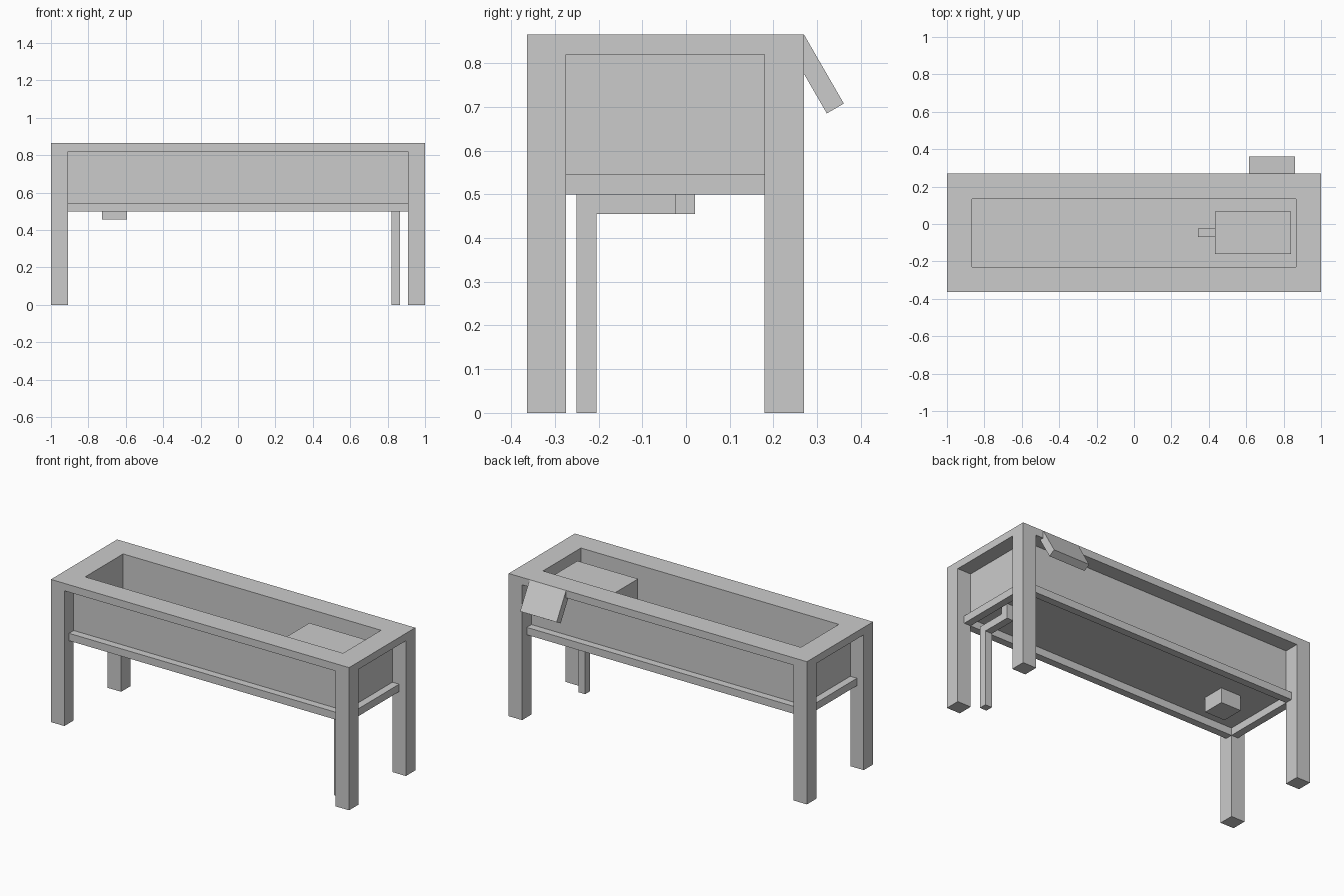
import bpy, bmesh, math
from mathutils import Vector, Matrix

if "Cube" in bpy.data.objects:
    bpy.data.objects.remove(bpy.data.objects["Cube"])

T = 0.045                      # board thickness, half a leg width
XO, Y0, Y1, TOP = 1.0, -0.364, 0.27, 0.865
YC = (Y0 + Y1) / 2             # centre line of the trough


def finish(name, bm):
    bmesh.ops.recalc_face_normals(bm, faces=bm.faces)
    mesh = bpy.data.meshes.new(name)
    bm.to_mesh(mesh)
    bm.free()
    ob = bpy.data.objects.new(name, mesh)
    bpy.context.collection.objects.link(ob)
    return ob


def box(name, x, y, z):
    bm = bmesh.new()
    bmesh.ops.create_cube(bm, size=1)
    lo, hi = Vector((x[0], y[0], z[0])), Vector((x[1], y[1], z[1]))
    bmesh.ops.scale(bm, vec=hi - lo, verts=bm.verts)
    bmesh.ops.translate(bm, vec=(lo + hi) / 2, verts=bm.verts)
    return finish(name, bm)


def ring(name, outer, inner, z0, z1):
    """Rectangular frame; outer and inner are insets from the full outline."""
    bm = bmesh.new()

    def loop(d, z):
        a, b, c = XO - d, Y0 + d, Y1 - d
        return [bm.verts.new((px, py, z)) for px, py in ((-a, b), (a, b), (a, c), (-a, c))]

    loops = [loop(outer, z0), loop(outer, z1), loop(inner, z1), loop(inner, z0)]
    for i in range(4):
        p, q = loops[i], loops[(i + 1) % 4]
        for j in range(4):
            k = (j + 1) % 4
            bm.faces.new((p[j], p[k], q[k], q[j]))
    return finish(name, bm)


# Corner legs
for side, xs in (("left", (-XO, -XO + 2 * T)), ("right", (XO - 2 * T, XO))):
    for end, ys in (("front", (Y0, Y0 + 2 * T)), ("back", (Y1 - 2 * T, Y1))):
        box(f"{end}_{side}_leg", xs, ys, (0, TOP - T))

# Rim, trough walls, lower rail and floor
ring("top_rim", 0, 3 * T, TOP - T, TOP)
ring("trough_walls", 2 * T, 3 * T, 0.545, TOP - T)
ring("lower_rail", T, 2 * T, 0.5, 0.545)
box("trough_floor", (-XO + 2 * T, XO - 2 * T), (Y0 + 2 * T, Y1 - 2 * T), (0.545, 0.59))

# Drain block under the floor
box("drain", (-0.7275, -0.5925), (YC - 0.0675, YC + 0.0675), (0.455, 0.547))

# Square supply pipe: upright, elbow run, riser into the floor
px = (0.82, 0.865)
box("pipe_upright", px, (-0.25, -0.205), (0, 0.5))
box("pipe_run", px, (-0.205, YC + T / 2), (0.455, 0.5))
box("pipe_riser", px, (YC - T / 2, YC + T / 2), (0.5, 0.547))

# Equipment box inside the trough with its spout
box("inner_box", (0.433, 0.84), (YC - 0.1125, YC + 0.1125), (0.59, 0.82))
box("spout", (0.343, 0.433), (YC - T / 2, YC + T / 2), (0.6825, 0.7275))

# Tilted panel hung from the back rim
panel = box("tilted_panel", (0.615, 0.86), (-T, 0), (-0.182, 0))
panel.data.transform(Matrix.Translation((0, Y1, TOP)) @ Matrix.Rotation(math.radians(30), 4, 'X'))
